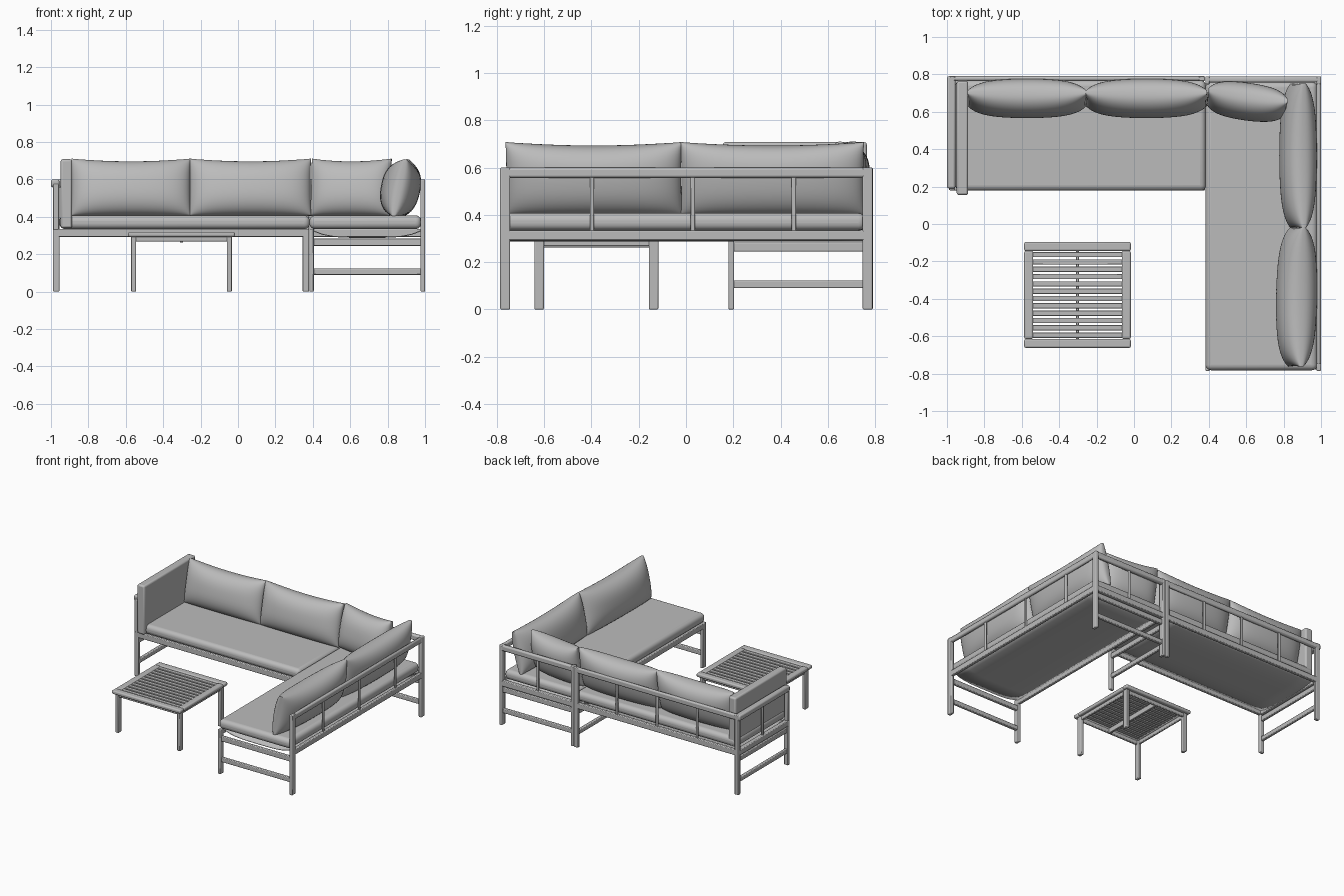
import bpy, bmesh, math
from mathutils import Vector

cube = bpy.data.objects.get("Cube")
if cube:
    bpy.data.objects.remove(cube, do_unlink=True)

grey = bpy.data.materials.new("plain grey")
grey.use_nodes = True
COLOUR = (0.5, 0.5, 0.5, 1)
grey.diffuse_color = COLOUR
grey.node_tree.nodes["Principled BSDF"].inputs["Base Color"].default_value = COLOUR


def finish(name, bm, bevel=0, segments=2):
    bmesh.ops.recalc_face_normals(bm, faces=bm.faces)
    mesh = bpy.data.meshes.new(name)
    bm.to_mesh(mesh)
    bm.free()
    mesh.materials.append(grey)
    ob = bpy.data.objects.new(name, mesh)
    bpy.context.collection.objects.link(ob)
    if bevel:
        mod = ob.modifiers.new("soft edges", "BEVEL")
        mod.width, mod.segments = bevel, segments
    bpy.ops.object.select_all(action="DESELECT")
    ob.select_set(True)
    bpy.context.view_layer.objects.active = ob
    bpy.ops.object.shade_smooth_by_angle(angle=math.radians(40))
    return ob


def box(name, x, y, z, bevel=0.005, segments=2):
    """Bevelled bar given as (low, high) ranges."""
    bm = bmesh.new()
    bmesh.ops.create_cube(bm, size=1)
    for v in bm.verts:
        v.co = Vector([(r[0] + r[1]) / 2 + c * (r[1] - r[0]) for r, c in zip((x, y, z), v.co)])
    return finish(name, bm, bevel, segments)


def pillow(name, loc, width, turn=0, height=0.31, depth=0.2, lean=-12):
    """Stuffed cushion with pointed corners; broad face looks along -y before turning."""
    bm = bmesh.new()
    for side in (-1, 1):
        made = bmesh.ops.create_grid(bm, x_segments=32, y_segments=20, size=1)["verts"]
        for p in made:
            # crowd the rows towards the rim, where the curve is tightest
            u, v = (math.sin(c * math.pi / 2) for c in p.co.xy)
            puff = ((1 - u ** 6) * (1 - abs(v) ** 2.5)) ** 0.5 * (1 - 0.3 * u * u)
            dip = 0.11 * (1 - u * u) if v > 0 else 0
            p.co = (width / 2 * u * (1 - 0.008 * (1 - v * v)),
                    side * (0.008 + (depth / 2 - 0.008) * puff),
                    height / 2 * v * (1 - dip))
    # stitch the two halves with a narrow seam
    edges = [e for e in bm.edges if e.is_boundary]
    bmesh.ops.bridge_loops(bm, edges=edges)
    ob = finish(name, bm)
    ob.location = loc
    ob.rotation_euler = (math.radians(lean), 0, math.radians(turn))
    return ob


def sling(name, x, y, along, sag):
    """Sagging seat cloth under a cushion."""
    bm = bmesh.new()
    grid = bmesh.ops.create_grid(bm, x_segments=12, y_segments=12, size=1)["verts"]
    for p in grid:
        u, v = p.co.x, p.co.y
        across = u if along == "y" else v
        p.co = ((x[0] + x[1]) / 2 + u * (x[1] - x[0]) / 2,
                (y[0] + y[1]) / 2 + v * (y[1] - y[0]) / 2,
                0.326 - sag * (1 - across ** 4))
    ob = finish(name, bm)
    mod = ob.modifiers.new("cloth", "SOLIDIFY")
    mod.thickness, mod.offset = 0.005, 0
    return ob


RAIL, TOP = (0.293, 0.335), (0.557, 0.6)
BARS = {"lower": (0.09, 0.123), "upper": (0.245, 0.283)}


def around(c, w):
    return (c - w / 2, c + w / 2)


# ---- long bench along the back ----
for end, cx in (("right", -0.972), ("left", 0.363)):
    box(f"back_bench_{end}_front_leg", around(cx, 0.034), (0.18, 0.203), (0, 0.335))
    box(f"back_bench_{end}_back_post", around(cx, 0.034), (0.765, 0.79), (0, 0.6))
    for label, z in BARS.items():
        box(f"back_bench_{end}_{label}_bar", around(cx, 0.022), (0.2, 0.77), z)
for label, y in (("front", (0.18, 0.203)), ("back", (0.765, 0.79))):
    box(f"back_bench_{label}_rail", (-0.988, 0.38), y, RAIL)
box("back_bench_top_rail", (-0.99, 0.38), (0.765, 0.79), TOP, 0.01)
for i in range(3):
    cx = -0.972 + 1.335 * (i + 1) / 4
    box(f"back_bench_post_{i + 1}", around(cx, 0.018), (0.77, 0.785), (0.33, 0.56))

# open armrest at the right end
box("arm_top_rail", (-1, -0.955), (0.19, 0.79), TOP, 0.01)
box("arm_seat_rail", (-0.988, -0.955), (0.19, 0.78), RAIL)
box("arm_front_post", (-0.988, -0.956), (0.18, 0.203), (0.33, 0.575))
box("arm_middle_post", (-0.98, -0.965), around(0.48, 0.018), (0.33, 0.56))
box("arm_cushion", (-0.948, -0.887), (0.155, 0.765), (0.34, 0.708), 0.012, 3)

# ---- long bench along the left side ----
for end, cy in (("front", -0.765), ("back", 0.768)):
    box(f"side_bench_{end}_inner_leg", (0.382, 0.405), around(cy, 0.042), (0, 0.335 if cy < 0 else 0.6))
    box(f"side_bench_{end}_outer_post", (0.976, 1), around(cy, 0.042), (0, 0.6))
    for label, z in BARS.items():
        box(f"side_bench_{end}_{label}_bar", (0.4, 0.98), around(cy, 0.024), z)
for label, x in (("inner", (0.382, 0.405)), ("outer", (0.976, 1))):
    box(f"side_bench_{label}_rail", x, (-0.785, 0.788), RAIL)
box("side_bench_top_rail", (0.976, 1), (-0.785, 0.788), TOP, 0.01)
for i in range(3):
    cy = -0.398 + 0.427 * i
    box(f"side_bench_post_{i + 1}", (0.98, 0.995), around(cy, 0.018), (0.33, 0.56))

# short corner backrest
box("corner_top_rail", (0.39, 0.995), (0.757, 0.788), TOP, 0.01)
box("corner_seat_rail", (0.39, 0.995), (0.757, 0.788), RAIL)
box("corner_post", around(0.69, 0.018), (0.765, 0.78), (0.33, 0.56))

# ---- seat cushions and their cloth ----
box("back_seat_cushion", (-0.955, 0.384), (0.178, 0.768), (0.335, 0.407), 0.03, 5)
box("side_seat_cushion", (0.382, 0.98), (-0.782, 0.76), (0.335, 0.407), 0.03, 5)
sling("back_seat_cloth", (-0.96, 0.35), (0.2, 0.77), "x", 0.028)
sling("side_seat_cloth", (0.4, 0.98), (-0.745, 0.75), "y", 0.036)

# ---- back cushions ----
pillow("back_cushion_right", (-0.572, 0.672, 0.558), 0.636)
pillow("back_cushion_middle", (0.066, 0.672, 0.558), 0.648)
pillow("back_cushion_corner", (0.604, 0.655, 0.558), 0.43, turn=-8, depth=0.19)
pillow("side_cushion_back", (0.878, 0.365, 0.555), 0.775, turn=-90, depth=0.19)
pillow("side_cushion_front", (0.87, -0.39, 0.555), 0.745, turn=-91, depth=0.21)

# ---- slatted table ----
TX, TY, TZ = (-0.587, -0.017), (-0.662, -0.096), (0.293, 0.32)
MX, MY = sum(TX) / 2, sum(TY) / 2
EDGE = 0.048
for label, y in (("front", (TY[0], TY[0] + EDGE)), ("back", (TY[1] - EDGE, TY[1]))):
    box(f"table_{label}_edge", TX, y, TZ, 0.009, 3)
for label, side in (("right", -1), ("left", 1)):
    x = sorted((MX + side * (TX[1] - MX), MX + side * (TX[1] - MX - EDGE)))
    box(f"table_{label}_edge", x, (TY[0] + EDGE, TY[1] - EDGE), TZ, 0.009, 3)
    box(f"table_{label}_apron", around(MX + side * 0.255, 0.018), around(MY, 0.5), (0.268, 0.3))
    box(f"table_{'front' if side < 0 else 'back'}_apron", around(MX, 0.5),
        around(MY + side * 0.247, 0.018), (0.268, 0.3))
    for end, way in (("front", -1), ("back", 1)):
        box(f"table_{label}_{end}_leg", around(MX + side * 0.256, 0.026),
            around(MY + way * 0.242, 0.04), (0, 0.3))
SLATS = 12
pitch = (TY[1] - TY[0] - 2 * EDGE) / SLATS
for i in range(SLATS):
    cy = TY[0] + EDGE + pitch * (i + 0.5)
    box(f"table_slat_{i + 1}", (TX[0] + 0.04, TX[1] - 0.04), around(cy, pitch * 0.72), (0.3, 0.315), 0.003)
box("table_support", around(MX, 0.016), (TY[0] + 0.04, TY[1] - 0.04), (0.262, 0.3), 0.003)
